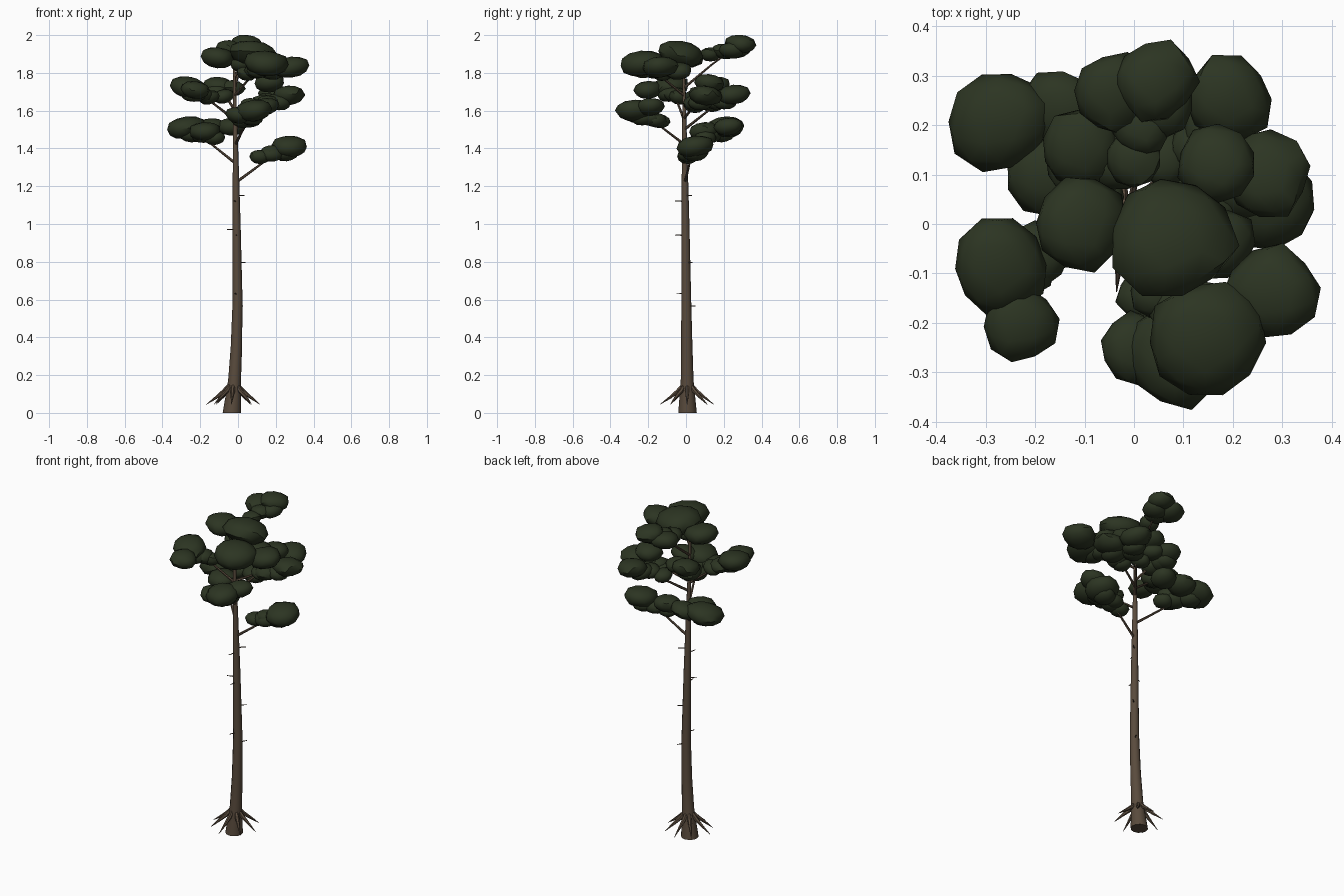
import bpy, bmesh, math, random
from mathutils import Vector, Matrix

if "Cube" in bpy.data.objects:
    bpy.data.objects.remove(bpy.data.objects["Cube"])

random.seed(11)


def material(name, rgb):
    m = bpy.data.materials.new(name)
    m.diffuse_color = (*rgb, 1)
    m.use_nodes = True
    m.node_tree.nodes["Principled BSDF"].inputs["Base Color"].default_value = m.diffuse_color
    return m


BARK = material("bark_brown", (0.100, 0.070, 0.046))
LEAF = material("needle_green", (0.025, 0.035, 0.016))


def finish(name, bm, mat, angle):
    bmesh.ops.recalc_face_normals(bm, faces=bm.faces)
    me = bpy.data.meshes.new(name)
    bm.to_mesh(me)
    bm.free()
    me.materials.append(mat)
    ob = bpy.data.objects.new(name, me)
    bpy.context.collection.objects.link(ob)
    bpy.ops.object.select_all(action='DESELECT')
    ob.select_set(True)
    bpy.context.view_layer.objects.active = ob
    bpy.ops.object.shade_smooth_by_angle(angle=math.radians(angle))


def tube(bm, points, radii, sides, flat_foot=False):
    """Tapered tube along a path."""
    pts = [Vector(p) for p in points]
    rings = []
    for i, (p, r) in enumerate(zip(pts, radii)):
        d = pts[min(i + 1, len(pts) - 1)] - pts[max(i - 1, 0)]
        if flat_foot and i == 0:
            d = Vector((0, 0, 1))
        rot = Vector((0, 0, 1)).rotation_difference(d.normalized())
        turns = [2 * math.pi * k / sides for k in range(sides)]
        rings.append([bm.verts.new(p + rot @ Vector((r * math.cos(a), r * math.sin(a), 0)))
                      for a in turns])
    for a, b in zip(rings, rings[1:]):
        for k in range(sides):
            n = (k + 1) % sides
            bm.faces.new((a[k], a[n], b[n], b[k]))
    bm.faces.new(rings[0][::-1])
    bm.faces.new(rings[-1])


def trunk_at(z):
    """Centre of the bowed trunk at a height."""
    x = -.002 - .03 * ((.65 - z) / .65) ** 2 if z < .65 else -.002 - .018 * (z - .65) / 1.2
    return Vector((x, .008 - .011 * z, z))


# Trunk: height, radius
bm = bmesh.new()
PROFILE = [(0, .049), (.08, .042), (.17, .034), (.35, .030), (.6, .026),
           (1.0, .021), (1.3, .016), (1.55, .011), (1.86, .006)]
tube(bm, [trunk_at(z) for z, r in PROFILE], [r for z, r in PROFILE], 12, True)
finish("trunk", bm, BARK, 50)

# Spreading root spikes
bm = bmesh.new()
for k in range(8):
    a = 2 * math.pi * k / 8 + random.uniform(-.1, .1)
    out = Vector((math.cos(a), math.sin(a), 0))
    base = trunk_at(.1)
    base.z = 0
    tip = random.uniform(.130, .148)
    path = [base + out * r + Vector((0, 0, z))
            for r, z in ((.016, .155), (.050, .115), (.090, .083), (tip, .045))]
    tube(bm, path, (.010, .012, .008, .001), 6)
finish("roots", bm, BARK, 50)

# Dead twig stubs: height, heading in degrees
bm = bmesh.new()
for z, deg in ((.565, 60), (.63, 250), (.795, 40), (.94, 265), (.97, 200), (1.12, 255), (1.15, 40)):
    p, a = trunk_at(z), math.radians(deg)
    tube(bm, [p, p + .055 * Vector((math.cos(a), math.sin(a), .02))], (.004, .002), 5)
finish("twig_stubs", bm, BARK, 50)

# Boughs: branch start height, then clumps as x, y, z, radius (tip clump first)
BOUGHS = {
    "crown": (1.78, [(.075, -.025, 1.90, .125), (-.11, 0, 1.88, .095)]),
    "back_top": (1.72, [(.045, .29, 1.953, .08), (-.045, .265, 1.925, .08)]),
    "front_right_upper": (1.68, [(.145, -.24, 1.85, .12), (.28, -.14, 1.83, .095),
                                 (.17, -.04, 1.81, .075)]),
    "right_middle": (1.56, [(.265, .10, 1.68, .088), (.17, .12, 1.745, .08)]),
    "back_right": (1.50, [(.19, .25, 1.685, .088)]),
    "left_middle": (1.55, [(-.27, -.085, 1.725, .097), (-.23, -.20, 1.71, .077)]),
    "back_middle": (1.60, [(-.11, .15, 1.73, .08), (-.03, .13, 1.72, .065)]),
    "front_lower": (1.42, [(.085, -.27, 1.60, .1), (0, -.25, 1.575, .07), (.14, -.19, 1.62, .075),
                           (.06, -.16, 1.55, .06)]),
    "left_lower": (1.32, [(-.275, .21, 1.51, .102), (-.175, .10, 1.49, .082),
                          (-.15, .23, 1.51, .08), (-.03, .22, 1.515, .078)]),
    "right_lower": (1.22, [(.275, .045, 1.41, .098), (.18, .03, 1.375, .065)]),
}


def clump(bm, centre, r):
    """Thick flattened foliage lump with an angular rim."""
    height = r * .47 + .011
    corners = [random.uniform(0, 6.28) for _ in range(4)]
    tilt = Vector((random.uniform(-.12, .12), random.uniform(-.12, .12), 0))
    spin = Matrix.Rotation(random.uniform(0, 6.28), 3, 'Z')
    for v in bmesh.ops.create_icosphere(bm, subdivisions=2, radius=1)["verts"]:
        p = spin @ v.co
        turn = math.atan2(p.y, p.x)
        k = .95 + .14 * max(max(math.cos(turn - c), 0) ** 10 for c in corners)
        k += random.uniform(-.03, .03)
        if p.z < -.3:
            k *= .93
        h = math.copysign(abs(p.z) ** .8, p.z)
        v.co = centre + Vector((p.x * r * k, p.y * r * k, h * height + p.dot(tilt) * r))


branches = bmesh.new()
for name, (start, clumps) in BOUGHS.items():
    root, tip = trunk_at(start), Vector(clumps[0][:3])
    elbow = root.lerp(tip, .5) + Vector((0, 0, .01))
    tube(branches, [root, elbow, tip], (.008, .0055, .003), 6)
    bm = bmesh.new()
    for x, y, z, r in clumps:
        clump(bm, Vector((x, y, z)), r)
    # small tufts tucked under the bough, closer to the trunk
    for t, drop in ((.12, .035), (.32, .04), (.52, .055)):
        p = tip.lerp(trunk_at(tip.z), t)
        p += Vector((random.uniform(-.02, .02), random.uniform(-.02, .02), -drop))
        clump(bm, p, .072 - .03 * t)
    finish(name + "_foliage", bm, LEAF, 40)
finish("branches", branches, BARK, 50)
